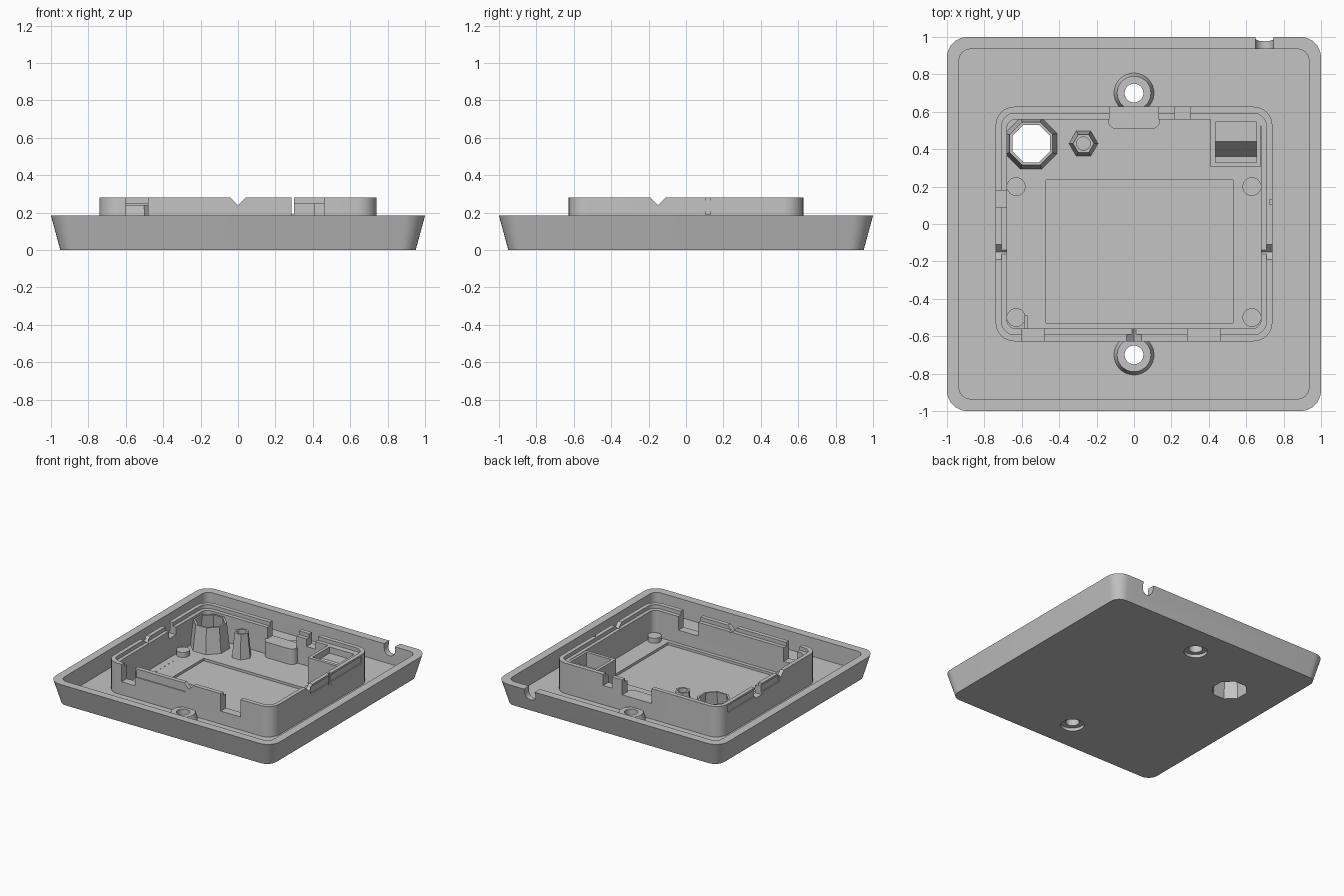
import bpy, bmesh, math
from mathutils import Matrix

if "Cube" in bpy.data.objects:
    bpy.data.objects.remove(bpy.data.objects["Cube"], do_unlink=True)

grey = bpy.data.materials.new("mid grey plastic")
grey.use_nodes = True
grey.diffuse_color = (0.55, 0.55, 0.55, 1)
grey.node_tree.nodes["Principled BSDF"].inputs["Base Color"].default_value = (0.55, 0.55, 0.55, 1)
parts = []


def finish(name, bm):
    bmesh.ops.recalc_face_normals(bm, faces=bm.faces)
    mesh = bpy.data.meshes.new(name)
    bm.to_mesh(mesh)
    bm.free()
    mesh.materials.append(grey)
    ob = bpy.data.objects.new(name, mesh)
    bpy.context.collection.objects.link(ob)
    parts.append(ob)
    return ob


def loft(name, sections):
    """Skin a stack of matching closed outlines and cap both ends."""
    bm = bmesh.new()
    loops = [[bm.verts.new(p) for p in s] for s in sections]
    n = len(loops[0])
    for a, b in zip(loops, loops[1:]):
        for i in range(n):
            j = (i + 1) % n
            bm.faces.new((a[i], a[j], b[j], b[i]))
    bm.faces.new(loops[0][::-1])
    bm.faces.new(loops[-1])
    return finish(name, bm)


def rounded(hx, hy, r, z, steps=8):
    pts = []
    for k, (sx, sy) in enumerate([(1, 1), (-1, 1), (-1, -1), (1, -1)]):
        for i in range(steps + 1):
            a = math.pi / 2 * (k + i / steps)
            pts.append((sx * (hx - r) + r * math.cos(a), sy * (hy - r) + r * math.sin(a), z))
    return pts


def slab(name, hx, hy, r, z0, z1):
    return loft(name, [rounded(hx, hy, r, z0), rounded(hx, hy, r, z1)])


def box(name, x0, x1, y0, y1, z0, z1):
    return loft(name, [[(x0, y0, z), (x1, y0, z), (x1, y1, z), (x0, y1, z)] for z in (z0, z1)])


def cone(name, x, y, r0, r1, z0, z1, n=40, turn=0):
    bm = bmesh.new()
    m = Matrix.Translation((x, y, (z0 + z1) / 2)) @ Matrix.Rotation(turn, 4, 'Z')
    bmesh.ops.create_cone(bm, cap_ends=True, segments=n, radius1=r0, radius2=r1,
                          depth=z1 - z0, matrix=m)
    return finish(name, bm)


def rod(name, x, y, z, r, length, axis, n):
    bm = bmesh.new()
    m = Matrix.Translation((x, y, z)) @ Matrix.Rotation(math.pi / 2, 4, axis)
    bmesh.ops.create_cone(bm, cap_ends=True, segments=n, radius1=r, radius2=r,
                          depth=length, matrix=m)
    return finish(name, bm)


def cut(ob, *cutters):
    """Subtract each cutter, then discard it."""
    for c in cutters:
        mod = ob.modifiers.new("cut", 'BOOLEAN')
        mod.operation, mod.solver, mod.object = 'DIFFERENCE', 'EXACT', c
        bpy.context.view_layer.update()
        done = bpy.data.meshes.new_from_object(ob.evaluated_get(bpy.context.evaluated_depsgraph_get()))
        ob.modifiers.clear()
        ob.data = done
        parts.remove(c)
        bpy.data.objects.remove(c, do_unlink=True)


FLOOR, RIM, TOP = 0.035, 0.185, 0.28

# Tapered outer tray with display recess and cable notch in the back rim
tray = loft("tray", [rounded(0.95, 0.95, 0.08, 0), rounded(1, 1, 0.11, RIM)])
cut(tray,
    slab("pocket", 0.935, 0.935, 0.06, FLOOR, 0.4),
    box("display_recess", -0.47, 0.53, -0.53, 0.235, 0.015, 0.1),
    rod("notch_round", 0.698, 0.97, 0.148, 0.048, 0.16, 'X', 24),
    box("notch_slot", 0.65, 0.746, 0.89, 1.05, 0.148, 0.3),
    cone("funnel_opening", -0.55, 0.43, 0.135, 0.125, -0.02, 0.06, 8, math.pi / 8))

# Screw bosses with countersunk holes
for name, y in (("front_boss", -0.7), ("back_boss", 0.7)):
    cut(tray, cone("sink", 0, y, 0.085, 0.085, -0.02, 0.025))
    cut(tray, cone("hole", 0, y, 0.05, 0.05, -0.05, 0.3))
    boss = cone(name, 0, y, 0.11, 0.09, 0.026, 0.085)
    cut(boss, cone("hole", 0, y, 0.05, 0.05, -0.05, 0.3))

# Inner enclosure wall with a stepped lip
wall = slab("inner_wall", 0.74, 0.627, 0.1, 0.025, TOP)
cut(wall,
    slab("cavity", 0.68, 0.56, 0.05, -0.02, 0.4),
    slab("lip_step", 0.708, 0.592, 0.07, 0.25, 0.4))

# Openings through the wall: x range, y range, sill height
openings = [
    (-0.6, -0.48, -0.7, -0.5, 0.14), (0.285, 0.46, -0.7, -0.5, 0.14),
    (-0.13, 0.13, 0.5, 0.7, 0.16), (0.22, 0.3, 0.5, 0.7, 0.19),
    (-0.8, -0.6, 0.09, 0.18, 0.19), (0.725, 0.8, 0.105, 0.13, 0.19),
]
for x0, x1, y0, y1, z in openings:
    cut(wall, box("opening", x0, x1, y0, y1, z, 0.4))

# V-shaped notches in the lip
cut(wall, rod("v_front", 0, -0.6, 0.285, 0.045, 0.2, 'X', 4))
for s in (-1, 1):
    cut(wall, rod("v_side", s * 0.72, -0.15, 0.285, 0.045, 0.2, 'Y', 4))

# Shallow latch grooves on the outside of the wall
cut(wall, box("groove", -0.47, -0.03, -0.7, -0.619, 0.21, 0.265))
for s in (-1, 1):
    cut(wall, box("groove", *sorted((s * 0.732, s * 0.8)), -0.13, 0.52, 0.21, 0.265))

# Inward saddle behind the back boss
loft("back_saddle", [[(x, y + 0.565, z) for x, y, z in rounded(0.14, 0.058, 0.05, h)]
                     for h in (0.03, 0.16)])

# Octagonal funnel, open right through the floor
funnel = cone("octagonal_funnel", -0.55, 0.43, 0.15, 0.125, 0.02, 0.24, 8, math.pi / 8)
cut(funnel, cone("bore", -0.55, 0.43, 0.136, 0.106, 0.0, 0.26, 8, math.pi / 8))

# Hexagonal post with blind hole
post = cone("hex_post", -0.27, 0.43, 0.078, 0.056, 0.03, 0.23, 6, math.pi / 6)
cut(post, cone("bore", -0.27, 0.43, 0.036, 0.036, 0.1, 0.3, 24))

# Low corner supports
for x in (-0.63, 0.63):
    for y in (-0.5, 0.2):
        cone("corner_support", x, y, 0.05, 0.05, 0.03, 0.075, 24)

# Connector housing with a sloped ramp inside
housing = box("connector_housing", 0.41, 0.675, 0.305, 0.565, 0.03, 0.25)
cut(housing, box("well", 0.435, 0.655, 0.33, 0.545, 0.08, 0.4))
ramp = [(0.325, 0.07), (0.55, 0.07), (0.55, 0.2), (0.44, 0.2), (0.36, 0.1), (0.325, 0.1)]
loft("connector_ramp", [[(x, y, z) for y, z in ramp] for x in (0.43, 0.66)])

# Small rib and a row of tiny vent dots
box("corner_rib", -0.585, -0.57, -0.565, -0.49, 0.03, 0.1)
for i in range(9):
    cone("vent_dot", -0.625, -0.36 + i * 0.053, 0.005, 0.005, 0.03, 0.038, 8)

# Smooth the rounded corners, keep the edges sharp
bpy.ops.object.select_all(action='DESELECT')
for ob in parts:
    ob.select_set(True)
bpy.context.view_layer.objects.active = tray
bpy.ops.object.shade_smooth_by_angle(angle=math.radians(30))
